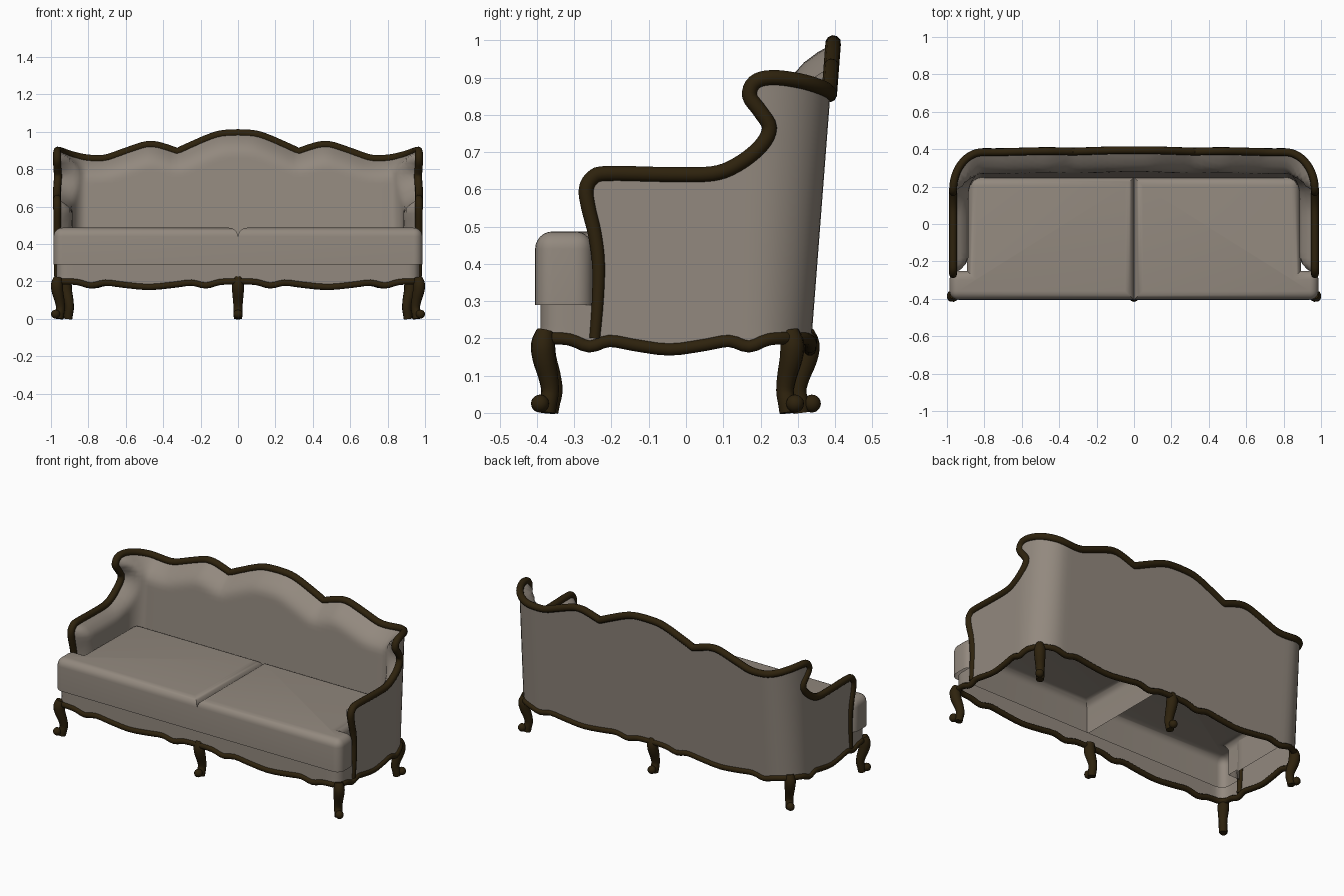
import bpy, bmesh, math
from mathutils import Vector
from mathutils.geometry import intersect_point_line

if "Cube" in bpy.data.objects:
    bpy.data.objects.remove(bpy.data.objects["Cube"])


def material(name, rgb):
    m = bpy.data.materials.new(name)
    m.diffuse_color = (*rgb, 1)
    m.use_nodes = True
    m.node_tree.nodes["Principled BSDF"].inputs["Base Color"].default_value = m.diffuse_color
    return m


FABRIC = material("taupe fabric", (0.29, 0.25, 0.21))
WOOD = material("dark wood", (0.027, 0.016, 0.004))

# Plan of the shell: s runs from front centre, round the side, to back centre
X, YB, YF, RB, RF = 0.97, 0.337, -0.39, 0.17, 0.05
S_BACK = YB - RB + RB * math.pi / 2
S_FRONT = YF + RF - RF * math.pi / 2
S_MAX, S_MIN = S_BACK + X - RB, S_FRONT - (X - RF)


def plan(s, z, inset=0.0):
    if s > S_BACK:
        p, n = (X - RB - (s - S_BACK), YB), (0, 1)
    elif s > YB - RB:
        a = (s - YB + RB) / RB
        n = (math.cos(a), math.sin(a))
        p = (X - RB + RB * n[0], YB - RB + RB * n[1])
    elif s > YF + RF:
        p, n = (X, s), (1, 0)
    elif s > S_FRONT:
        a = (YF + RF - s) / RF
        n = (math.cos(a), -math.sin(a))
        p = (X - RF + RF * n[0], YF + RF + RF * n[1])
    else:
        p, n = (X - RF - (S_FRONT - s), YF), (0, -1)
    lean = 0.077 * (z - 0.2) * min(1, max(0, (p[1] - 0.1) / 0.23))
    return Vector((max(0, p[0] - n[0] * inset), p[1] - n[1] * inset + lean, z))


def smooth(pts, n=4):
    q = [Vector(p) for p in pts]
    q = [q[0]] + q + [q[-1]]
    out = []
    for i in range(1, len(q) - 2):
        a, b, c, d = q[i - 1:i + 3]
        for k in range(n):
            t = k / n
            out.append(0.5 * (2 * b + (c - a) * t + (2 * a - 5 * b + 4 * c - d) * t * t
                              + (3 * b - a - 3 * c + d) * t ** 3))
    return out + [q[-1]]


def make(name, bm, mat, mirror=False, angle=None):
    me = bpy.data.meshes.new(name)
    bm.to_mesh(me)
    bm.free()
    me.materials.append(mat)
    for f in me.polygons:
        f.use_smooth = True
    ob = bpy.data.objects.new(name, me)
    bpy.context.collection.objects.link(ob)
    if angle:
        select(ob)
        bpy.ops.object.shade_smooth_by_angle(angle=angle)
    if mirror:
        ob.modifiers.new("mirror", 'MIRROR').merge_threshold = 0.0005
    return ob


def select(ob):
    bpy.ops.object.select_all(action='DESELECT')
    ob.select_set(True)
    bpy.context.view_layer.objects.active = ob


def tube(name, pts, radii, closed=False):
    cu = bpy.data.curves.new(name, 'CURVE')
    cu.dimensions = '3D'
    cu.bevel_depth = 1.0
    cu.bevel_resolution = 3
    cu.use_fill_caps = True
    sp = cu.splines.new('POLY')
    sp.points.add(len(pts) - 1)
    for q, p, r in zip(sp.points, pts, radii):
        q.co = (*p, 1)
        q.radius = r
    sp.use_cyclic_u = closed
    sp.use_smooth = True
    cu.materials.append(WOOD)
    ob = bpy.data.objects.new(name, cu)
    bpy.context.collection.objects.link(ob)
    select(ob)
    bpy.ops.object.convert(target='MESH')
    select(bpy.context.view_layer.objects.active)
    bpy.ops.object.shade_smooth_by_angle(angle=math.radians(50))


def flip(p):
    return Vector((-p[0], p[1], p[2]))


# Outline of arm, wing and scalloped back, as (s, z)
rail = smooth([(-.245, .20), (-.237, .30), (-.235, .40), (-.245, .48), (-.262, .55), (-.268, .60),
               (-.25, .632), (-.21, .643), (-.05, .640), (.07, .642), (.13, .665), (.185, .715),
               (.205, .765), (.182, .81), (.158, .85), (.168, .887), (.205, .90), (.27, .892),
               (.35, .873), (.427, .858), (.522, .857), (.622, .89), (.722, .924), (.772, .93),
               (.822, .922), (.91, .893)])
rail += smooth([(.91, .893), (.98, .925), (1.08, .968), (1.15, .988), (S_MAX, .993)])[1:]

# Wavy lower edge, one wave per span between legs
wave = [(0, .20), (.1, .197), (.18, .178), (.26, .193), (.36, .182), (.5, .17),
        (.64, .182), (.74, .193), (.82, .178), (.9, .197)]
hem = []
for a, b in ((S_MIN, -.38), (-.38, .29), (.29, S_MAX)):
    hem += [(a + (b - a) * t, z) for t, z in wave]
hem = smooth(hem + [(S_MAX, .20)], 3)


def sheet(name, outline, inset, reverse=False):
    bm = bmesh.new()
    bm.faces.new([bm.verts.new((p[0], p[1], 0)) for p in outline])
    cuts = [((S_MIN + .0113 + .031 * i, 0, 0), (1, 0, 0)) for i in range(83)]
    cuts += [((0, .2117 + .027 * i, 0), (0, 1, 0)) for i in range(29)]
    for co, no in cuts:
        bmesh.ops.bisect_plane(bm, geom=bm.verts[:] + bm.edges[:] + bm.faces[:],
                               dist=1e-5, plane_co=co, plane_no=no)
    for v in bm.verts:
        s, z = v.co.x, v.co.y
        v.co = plan(s, z, inset(s, z))
    if reverse:
        bmesh.ops.reverse_faces(bm, faces=bm.faces[:])
    make(name, bm, FABRIC, mirror=True)


def padding(s, z):
    p = Vector((s, z))
    d = 9.0
    for a, b in zip(rail, rail[1:]):
        q, t = intersect_point_line(p, a, b)
        q = Vector(q[:2]) if 0 < t < 1 else (a if t <= 0 else b)
        d = min(d, (p - q).length)
    k = min(1, max(0, (s - .16) / .27))
    t = min(1, d / (0.085 + 0.03 * k))
    return (0.085 + 0.025 * k) * t * (2 - t)


# Upholstered outer shell with seat base, and padded inner lining
sheet("outer_upholstery", hem + rail[::-1] + [(-.2385, .29), (S_MIN, .29)], lambda s, z: 0)
sheet("inner_padding", [(-.2385, .27), (S_MAX, .27)]
      + [p for p in rail[::-1] if p[1] > .275], padding, True)

# Carved show-wood rail and wavy hem trim
right = [plan(s, z, 0.003) for s, z in rail]
path = right + [flip(p) for p in right[-2::-1]]
tube("top_rail", path, [0.015 + 0.006 * min(1, (p.z - .2) / .4) for p in path])
right = [plan(s, z, 0.002) for s, z in hem]
path = right + [flip(p) for p in right[-2:0:-1]]
tube("hem_trim", path, [0.017] * len(path), True)

# Two T-shaped seat cushions, hollow underneath
bm = bmesh.new()
shape = [(.001, -.405), (.986, -.405), (.986, -.25), (.893, -.25), (.885, .25), (.001, .25)]
face = bm.faces.new([bm.verts.new((x, y, .29)) for x, y in shape])
top = bmesh.ops.extrude_face_region(bm, geom=[face])
for v in top['geom']:
    if isinstance(v, bmesh.types.BMVert):
        v.co.z = .487
bmesh.ops.recalc_face_normals(bm, faces=bm.faces[:])
edges = [e for e in bm.edges if max(v.co.z for v in e.verts) > .4
         and not all(abs(v.co.x - .893) < .001 for v in e.verts)
         and not (all(v.co.x < .01 for v in e.verts) and min(v.co.z for v in e.verts) < .4)]
bmesh.ops.bevel(bm, geom=edges, offset=.066, offset_type='OFFSET', segments=6,
                profile=.5, affect='EDGES', clamp_overlap=True)
under = [f for f in bm.faces if all(v.co.z < .291 for v in f.verts)]
bmesh.ops.delete(bm, geom=under, context='FACES')
make("seat_cushions", bm, FABRIC, mirror=True, angle=math.radians(40))

# Cabriole legs with scrolled toes: distance outwards, height, radius
PROFILE = [(0, .22, .023), (.008, .185, .032), (.003, .145, .031), (-.012, .10, .027),
           (-.02, .06, .024), (-.014, .03, .024), (-.010, 0, .022)]


def leg(name, x, y, dx, dy):
    pts = smooth(PROFILE, 3)
    tube(name, [(x + dx * o, y + dy * o, z) for o, z, r in pts], [p[2] for p in pts])
    bm = bmesh.new()
    bmesh.ops.create_uvsphere(bm, u_segments=16, v_segments=10, radius=.024)
    for v in bm.verts:
        v.co += Vector((x + dx * .018, y + dy * .018, .025))
    make(name + "_toe", bm, WOOD)


D = math.sqrt(.5)
for side, word in ((1, "right"), (-1, "left")):
    leg("front_leg_" + word, side * .963, -.379, side * D, -D)
    leg("back_leg_" + word, side * .915, .28, side * D, D)
leg("front_leg_middle", 0, -.374, 0, -1)
leg("back_leg_middle", 0, .32, 0, 1)
